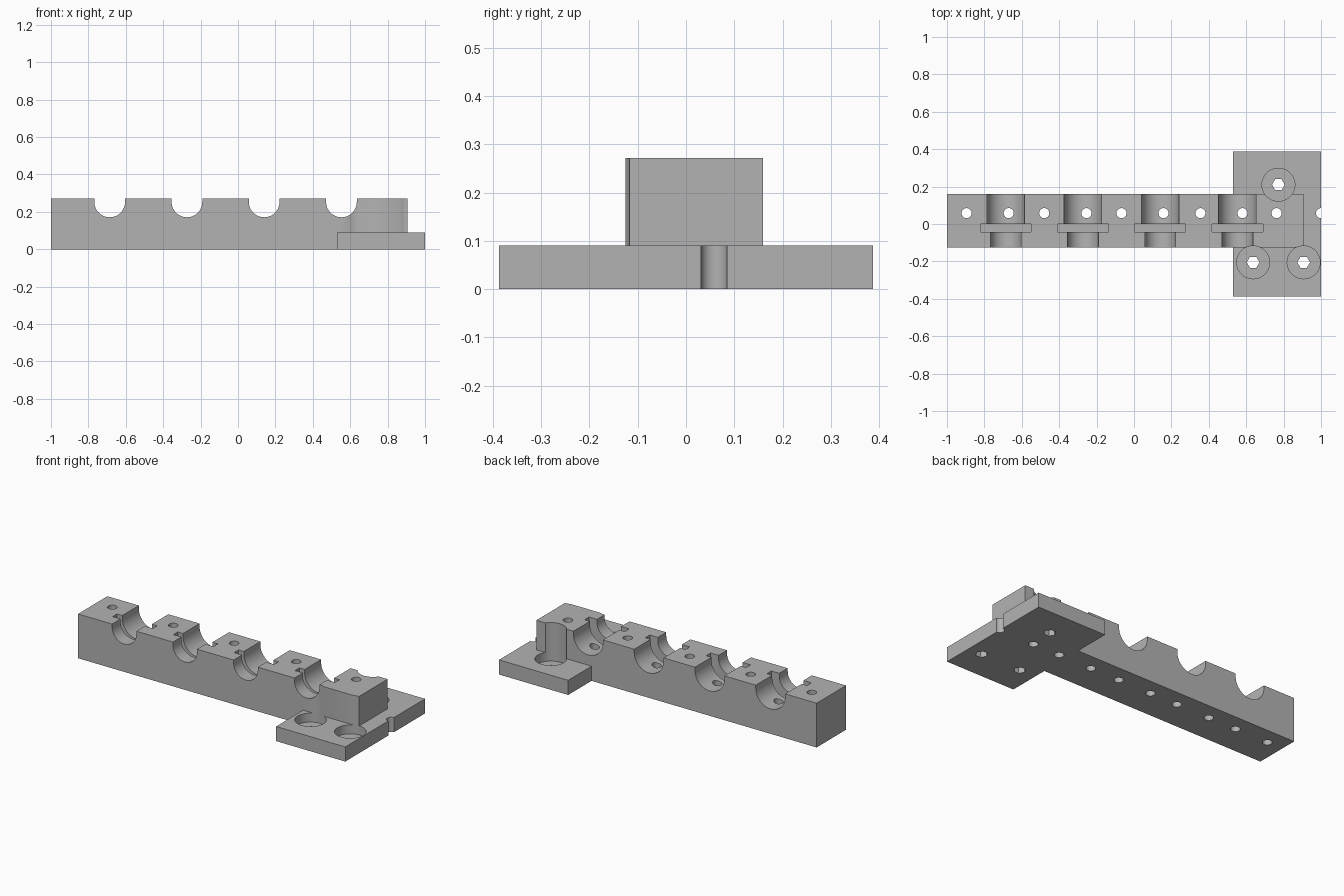
import bpy
from math import radians

if "Cube" in bpy.data.objects:
    bpy.data.objects.remove(bpy.data.objects["Cube"], do_unlink=True)

grey = bpy.data.materials.new("plain_grey")
grey.use_nodes = True
grey.diffuse_color = (0.45, 0.45, 0.45, 1)
grey.node_tree.nodes["Principled BSDF"].inputs["Base Color"].default_value = (0.45, 0.45, 0.45, 1)


def box(name, x0, x1, y0, y1, z0, z1):
    bpy.ops.mesh.primitive_cube_add(size=1, location=((x0 + x1) / 2, (y0 + y1) / 2, (z0 + z1) / 2))
    ob = bpy.context.object
    ob.name = name
    ob.scale = (x1 - x0, y1 - y0, z1 - z0)
    bpy.ops.object.transform_apply(location=True, rotation=True, scale=True)
    return ob


def rod(name, r, length, loc, sides=48, along_y=False):
    bpy.ops.mesh.primitive_cylinder_add(vertices=sides, radius=r, depth=length, location=loc,
                                        rotation=(radians(90) if along_y else 0, 0, 0))
    ob = bpy.context.object
    ob.name = name
    bpy.ops.object.transform_apply(location=True, rotation=True, scale=True)
    return ob


def combine(target, tool, operation="DIFFERENCE"):
    tool.hide_render = True
    mod = target.modifiers.new("combine", "BOOLEAN")
    mod.operation = operation
    mod.solver = "EXACT"
    mod.object = tool
    bpy.context.view_layer.objects.active = target
    bpy.ops.object.modifier_apply(modifier=mod.name)
    bpy.data.objects.remove(tool, do_unlink=True)


TOP = 0.272
FRONT, BACK = -0.125, 0.16
PLATE_TOP = 0.09

# Long bar joined to the wide mounting plate
holder = box("holder_bar", -1, 0.905, FRONT, BACK, 0, TOP)
combine(holder, box("mounting_plate", 0.53, 1, -0.387, 0.387, 0, PLATE_TOP), "UNION")


def channel(x, r, y0, y1):
    """Round-bottomed open channel running front to back."""
    axis_z = 0.253
    combine(holder, rod("channel_cutter", r, y1 - y0, (x, (y0 + y1) / 2, axis_z), 64, True))
    combine(holder, box("channel_opening", x - r, x + r, y0, y1, axis_z, 0.4))


# Four cradles: narrow front channel, flange slot, wide back channel
for i in range(4):
    x = -0.686 + 0.413 * i
    channel(x, 0.082, FRONT - 0.1, -0.02)
    channel(x, 0.1, -0.02, BACK + 0.1)
    combine(holder, box("flange_slot", x - 0.136, x + 0.136, -0.043, 0, 0.115, 0.4))

# Row of vertical holes, the last one open at the plate's edge
for x in (-0.895, -0.67, -0.48, -0.254, -0.067, 0.158, 0.355, 0.58, 0.762, 1.0):
    combine(holder, rod("row_hole", 0.027, 1, (x, 0.058, 0.1), 24))

# Counterbored hexagonal mounting holes
for x, y in ((0.772, 0.21), (0.637, -0.205), (0.907, -0.205)):
    combine(holder, rod("counterbore", 0.088, 0.5, (x, y, 0.035 + 0.25)))
    hexagon = rod("hex_hole", 0.034, 1, (0, 0, 0), 6)
    hexagon.rotation_euler.z = radians(30)
    hexagon.location = (x, y, 0)
    combine(holder, hexagon)

# Finish
holder.name = "cradle_holder"
holder.data.materials.clear()
holder.data.materials.append(grey)
for poly in holder.data.polygons:
    poly.material_index = 0
bpy.ops.object.select_all(action="DESELECT")
holder.select_set(True)
bpy.context.view_layer.objects.active = holder
bpy.ops.object.shade_smooth_by_angle(angle=radians(30))
